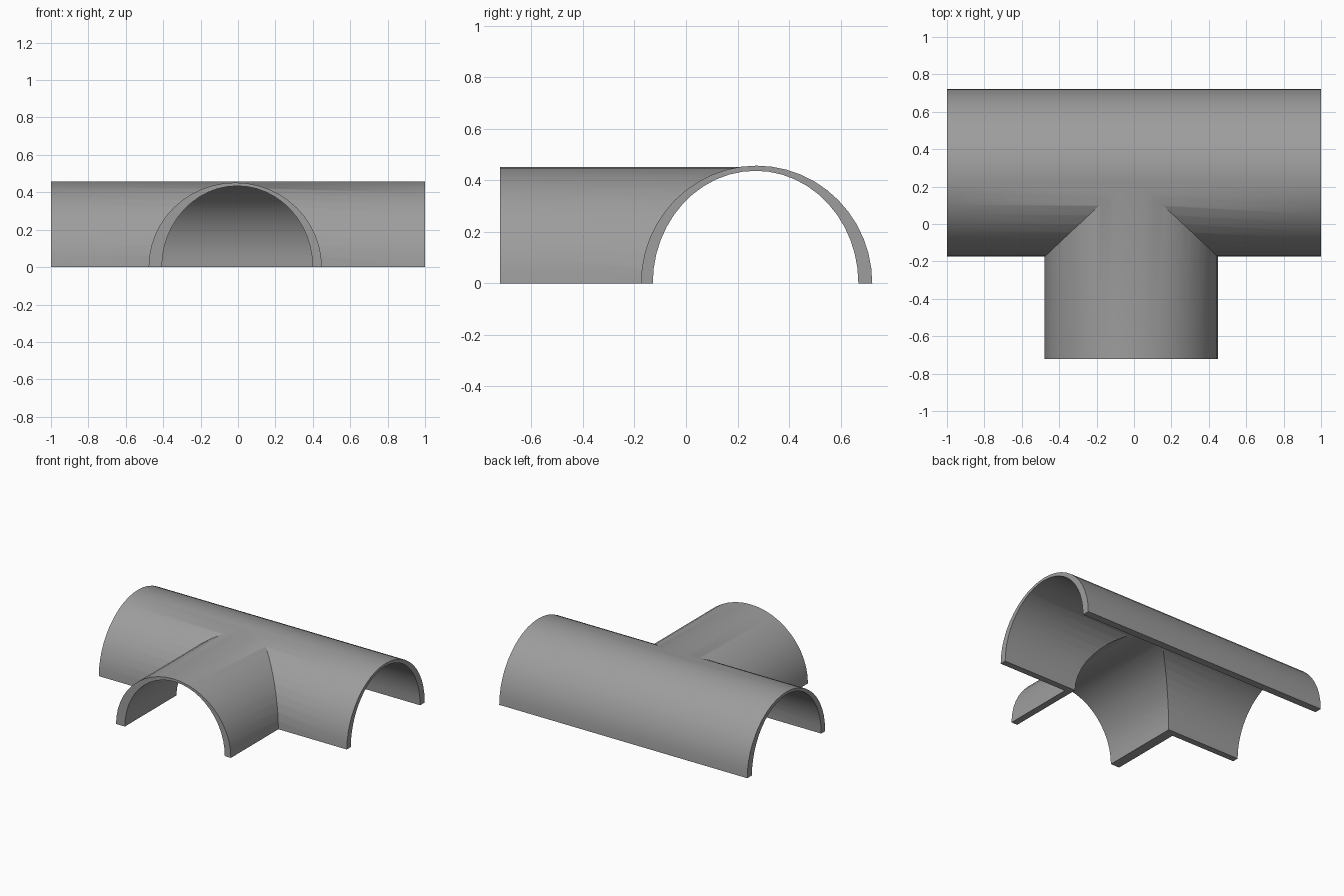
import bpy
import math

cube = bpy.data.objects.get("Cube")
if cube:
    bpy.data.objects.remove(cube, do_unlink=True)

grey = bpy.data.materials.new("plain grey")
grey.use_nodes = True
colour = (0.34, 0.34, 0.34, 1)
grey.diffuse_color = colour
grey.node_tree.nodes["Principled BSDF"].inputs["Base Color"].default_value = colour

SEGMENTS = 24


def half_pipe(name, axis, centre, width, height, start, end, floor=0.0):
    """Solid arched prism along x or y; a floor below zero extends the legs down."""
    arch = [(centre + width * math.cos(math.pi * i / SEGMENTS),
             height * math.sin(math.pi * i / SEGMENTS)) for i in range(SEGMENTS + 1)]
    if floor < 0:
        arch = [(centre + width, floor)] + arch + [(centre - width, floor)]
    n = len(arch)
    verts = [(t, s, z) if axis == "x" else (s, t, z) for t in (start, end) for s, z in arch]
    faces = [(i, (i + 1) % n, n + (i + 1) % n, n + i) for i in range(n)]
    faces += [tuple(reversed(range(n))), tuple(range(n, 2 * n))]
    if axis == "y":
        faces = [tuple(reversed(f)) for f in faces]
    mesh = bpy.data.meshes.new(name)
    mesh.from_pydata(verts, [], faces)
    mesh.materials.append(grey)
    obj = bpy.data.objects.new(name, mesh)
    bpy.context.collection.objects.link(obj)
    return obj


def combine(target, other, operation):
    """Apply a boolean and discard the helper."""
    bpy.context.view_layer.objects.active = target
    mod = target.modifiers.new(operation.lower(), "BOOLEAN")
    mod.operation = operation
    mod.solver = "EXACT"
    mod.object = other
    bpy.ops.object.modifier_apply(modifier=mod.name)
    bpy.data.objects.remove(other, do_unlink=True)


# Outer shells: long main run and side branch
tee = half_pipe("tee_half_pipe", "x", 0.274, 0.449, 0.457, -1, 1)
branch = half_pipe("branch", "y", -0.015, 0.463, 0.452, -0.722, 0.274)
combine(tee, branch, "UNION")

# Hollow out both runs
main_bore = half_pipe("main_bore", "x", 0.27, 0.399, 0.437, -1.1, 1.1, -0.1)
branch_bore = half_pipe("branch_bore", "y", -0.004, 0.403, 0.434, -0.8, 0.27, -0.09)
combine(tee, main_bore, "DIFFERENCE")
combine(tee, branch_bore, "DIFFERENCE")

# Smooth the curved walls, keep rims and joints crisp
bpy.ops.object.select_all(action="DESELECT")
tee.select_set(True)
bpy.context.view_layer.objects.active = tee
bpy.ops.object.shade_smooth_by_angle(angle=math.radians(30))
